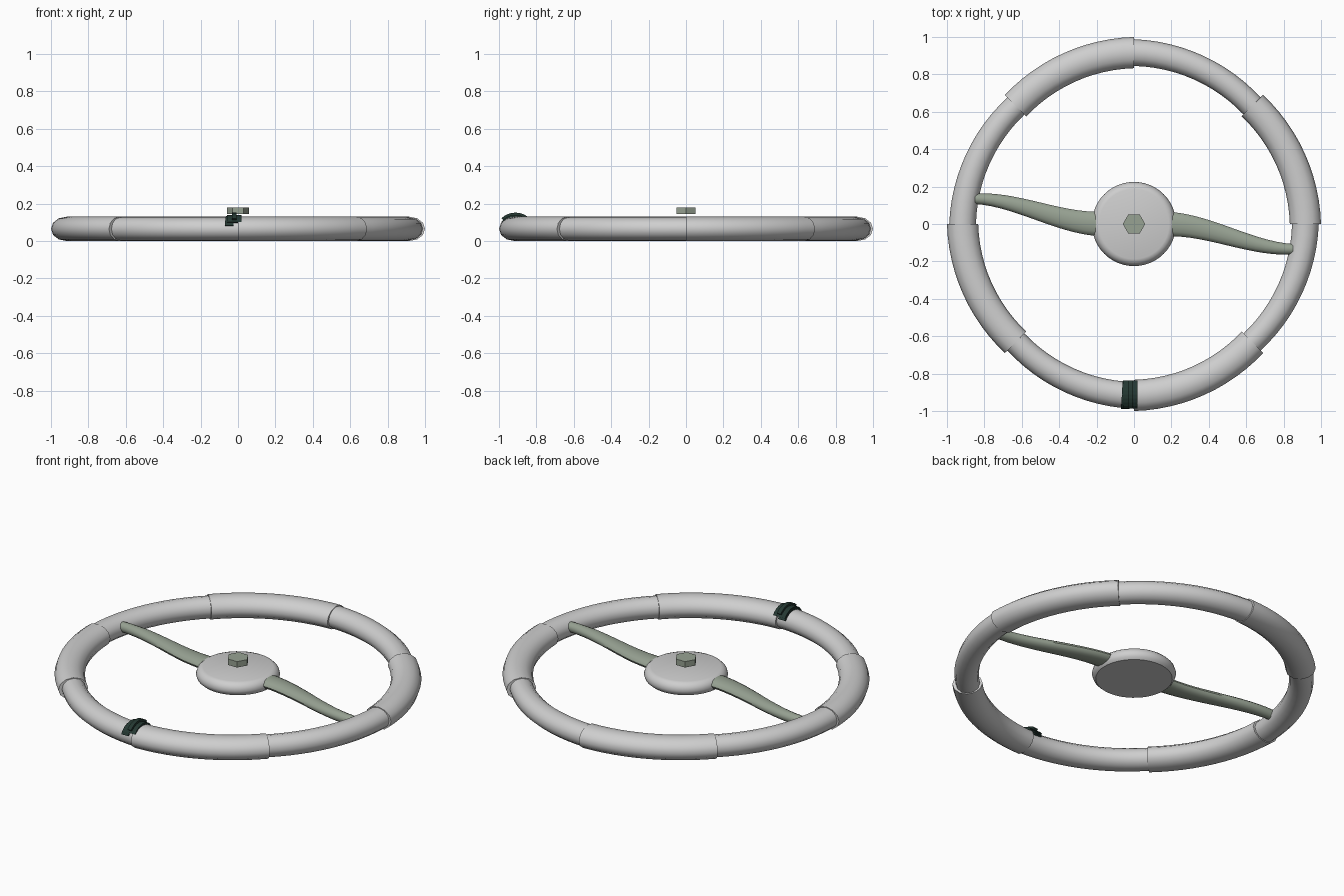
import bpy, bmesh, math
from math import sin, cos, pi, radians
from mathutils import Vector

if "Cube" in bpy.data.objects:
    bpy.data.objects.remove(bpy.data.objects["Cube"], do_unlink=True)


def material(name, rgb):
    m = bpy.data.materials.new(name)
    m.use_nodes = True
    m.diffuse_color = (*rgb, 1)
    m.node_tree.nodes["Principled BSDF"].inputs["Base Color"].default_value = (*rgb, 1)
    return m


GREY = material("light grey", (0.62, 0.62, 0.62))
SAGE = material("sage metal", (0.31, 0.36, 0.29))
DARK = material("dark green", (0.018, 0.04, 0.032))


def loft(name, rings, mat, angle=40, closed=False):
    """Skin a list of equal rings; cap the ends unless closed."""
    bm = bmesh.new()
    loops = [[bm.verts.new(p) for p in ring] for ring in rings]
    n = len(loops[0])
    pairs = list(zip(loops, loops[1:]))
    if closed:
        pairs.append((loops[-1], loops[0]))
    for a, b in pairs:
        for i in range(n):
            j = (i + 1) % n
            bm.faces.new((a[i], a[j], b[j], b[i]))
    if not closed:
        bm.faces.new(loops[0])
        bm.faces.new(loops[-1])
    bmesh.ops.recalc_face_normals(bm, faces=bm.faces)
    me = bpy.data.meshes.new(name)
    bm.to_mesh(me)
    bm.free()
    me.materials.append(mat)
    ob = bpy.data.objects.new(name, me)
    bpy.context.collection.objects.link(ob)
    bpy.ops.object.select_all(action='DESELECT')
    ob.select_set(True)
    bpy.context.view_layer.objects.active = ob
    if angle:
        bpy.ops.object.shade_smooth_by_angle(angle=radians(angle))
    return ob


def rim_segment(name, start, first, last, half_height):
    """Eighth of the rim; first and last are inner and outer radii."""
    rings, steps = [], 12
    for s in range(steps + 1):
        t = s / steps
        a = radians(start + 45 * t)
        inner = first[0] + (last[0] - first[0]) * t
        outer = first[1] + (last[1] - first[1]) * t
        mid, half = (inner + outer) / 2, (outer - inner) / 2
        ring = []
        for k in range(12):
            b = 2 * pi * k / 12
            r = mid + half * cos(b)
            ring.append((r * cos(a), r * sin(a), 0.065 + half_height * sin(b)))
        rings.append(ring)
    loft(name, rings, GREY)


# Rim: thick grips alternate with slimmer sections
for q in range(4):
    rim_segment(f"rim_grip_{q + 1}", 90 * q, (0.833, 1.0), (0.814, 0.976), 0.065)
    rim_segment(f"rim_section_{q + 1}", 90 * q + 45, (0.828, 0.957), (0.845, 0.988), 0.061)


def revolve(name, profile, sides, mat, angle):
    rings = [[(r * cos(2 * pi * k / sides), r * sin(2 * pi * k / sides), z)
              for k in range(sides)] for r, z in profile]
    return loft(name, rings, mat, angle)


# Hub disc with a rounded edge, and a hexagonal nut above it
revolve("hub", [(0.205, 0.05), (0.218, 0.062), (0.225, 0.082), (0.218, 0.104),
                (0.203, 0.119), (0.187, 0.124)], 48, GREY, 40)
revolve("hub_nut", [(0.06, 0.145), (0.06, 0.18)], 6, SAGE, 0)


# Two curved, tapering spokes
def spoke(name, sign):
    rings = []
    for s in range(15):
        t = s / 14
        x = 0.17 + 0.68 * t
        y = -0.135 * (t * t * (3 - 2 * t))
        slope = -0.135 * 6 * t * (1 - t) / 0.68
        side = Vector((-slope, 1, 0)).normalized()
        half = 0.066 - 0.038 * t ** 1.1
        c = Vector((x, y, 0.09 - 0.01 * t))
        ring = []
        for k in range(14):
            b = 2 * pi * k / 14
            p = c + side * half * cos(b) + Vector((0, 0, 0.029 * sin(b)))
            ring.append((sign * p.x, sign * p.y, p.z))
        rings.append(ring)
    loft(name, rings, SAGE)


spoke("left_spoke", 1)
spoke("right_spoke", -1)


# Marker clip strapped over the rim at the front
def strap(name, x0, x1, lift, begin, end, skew=0.0):
    rings = []
    for s in range(9):
        t = s / 8
        b = radians(begin + (end - begin) * t)
        dx = skew * (t - 0.5)
        ring = []
        for x, off in ((x0, -0.006), (x1, -0.006), (x1, lift), (x0, lift)):
            ring.append((x + dx, -0.912 - (0.072 + off) * cos(b),
                         0.065 + (0.061 + off) * sin(b)))
        rings.append(ring)
    loft(name, rings, DARK, 0)


strap("clip_base", -0.065, -0.02, 0.008, 15, 160, 0.01)
strap("clip_band", -0.06, 0.018, 0.014, 30, 150)
strap("clip_ridge", -0.032, -0.008, 0.026, 40, 140)
